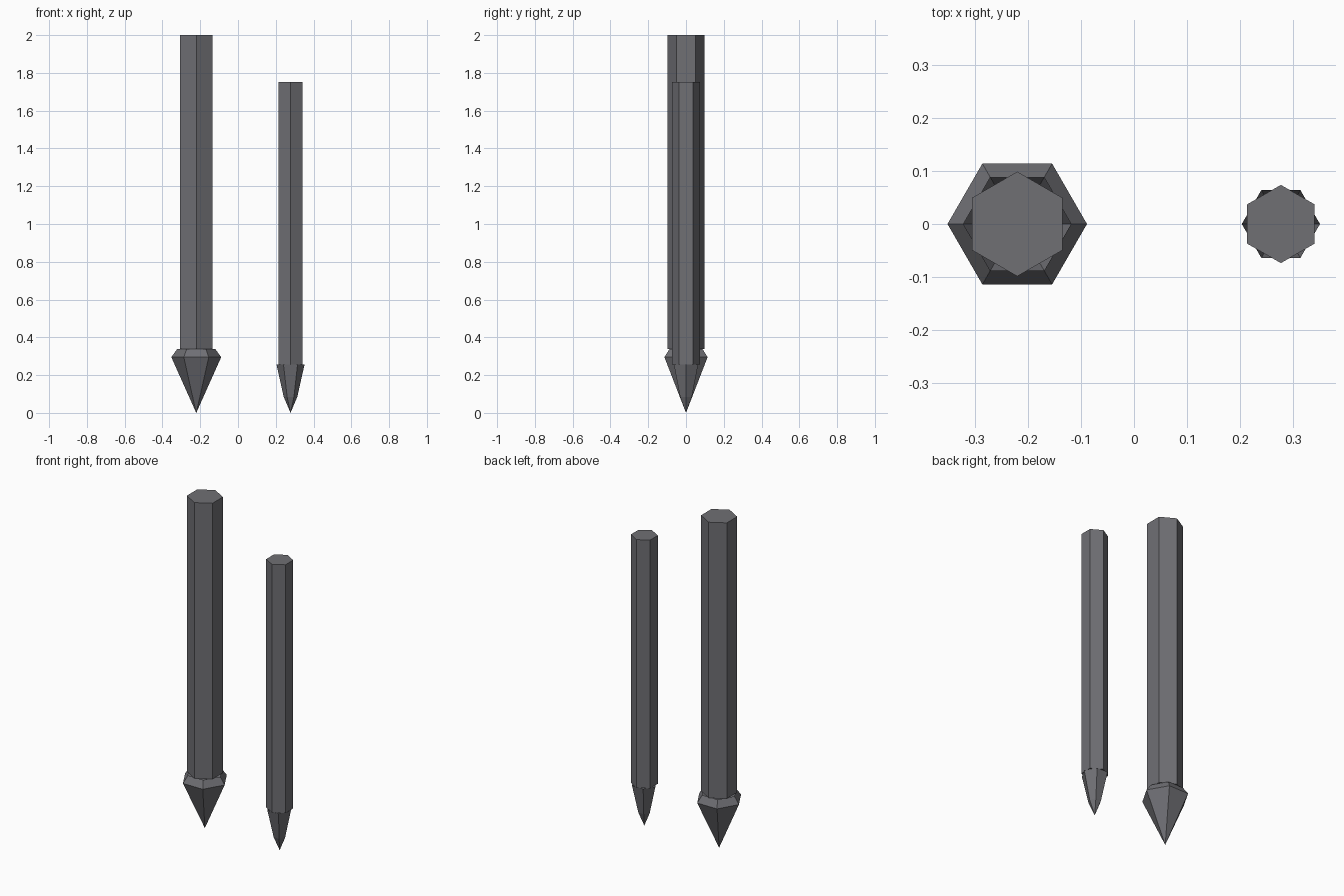
import bpy
import bmesh
from math import cos, sin, pi

cube = bpy.data.objects.get("Cube")
if cube:
    bpy.data.objects.remove(cube, do_unlink=True)

SIDES = 6

# Dark iron grey
iron = bpy.data.materials.new("dark_iron")
iron.use_nodes = True
colour = (0.16, 0.16, 0.175, 1.0)
iron.diffuse_color = colour
iron.node_tree.nodes["Principled BSDF"].inputs["Base Color"].default_value = colour


def hex_part(name, x, rings, turn=0.0, tip=None, capped=False):
    """Loft six-sided rings (radius, z) upwards, with an optional point below."""
    bm = bmesh.new()
    loops = []
    for radius, z in rings:
        angles = [turn + 2 * pi * i / SIDES for i in range(SIDES)]
        loops.append([bm.verts.new((radius * cos(a), radius * sin(a), z)) for a in angles])
    for low, high in zip(loops, loops[1:]):
        for i in range(SIDES):
            j = (i + 1) % SIDES
            bm.faces.new((low[i], low[j], high[j], high[i]))
    if tip is not None:
        point = bm.verts.new((0, 0, tip))
        for i in range(SIDES):
            bm.faces.new((point, loops[0][(i + 1) % SIDES], loops[0][i]))
    if capped:
        bm.faces.new(loops[-1])
        bm.faces.new(loops[0][::-1])
    mesh = bpy.data.meshes.new(name)
    bm.to_mesh(mesh)
    bm.free()
    mesh.materials.append(iron)
    obj = bpy.data.objects.new(name, mesh)
    obj.location.x = x
    bpy.context.collection.objects.link(obj)
    return obj


# Shafts have corners on the y axis, heads on the x axis; heads are open sockets
BIG_X, SMALL_X = -0.221, 0.278
hex_part("large_shaft", BIG_X, [(0.099, 0.337), (0.099, 2.0)], pi / 6, capped=True)
hex_part("large_head", BIG_X, [(0.132, 0.295), (0.102, 0.337)], tip=0.0)
hex_part("small_shaft", SMALL_X, [(0.074, 0.255), (0.074, 1.752)], pi / 6, capped=True)
hex_part("small_head", SMALL_X, [(0.036, 0.085), (0.074, 0.255)], tip=0.0)
